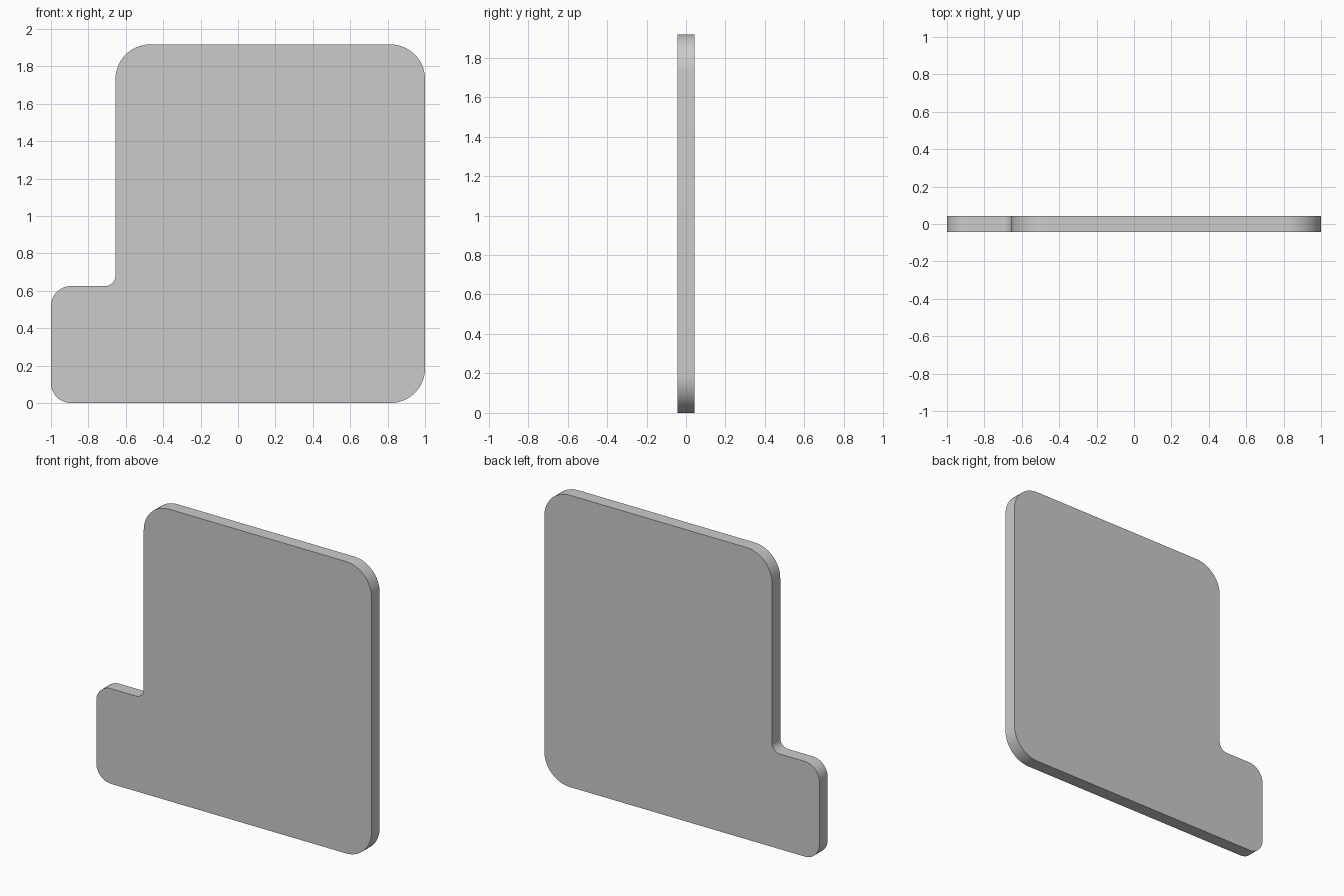
import bpy, bmesh
from math import radians
from mathutils import Vector

if "Cube" in bpy.data.objects:
    bpy.data.objects.remove(bpy.data.objects["Cube"])

THICK = 0.086
# Outline corners in front view: x, z, rounding radius
CORNERS = [(-1, 0, 0.107), (1, 0, 0.185), (1, 1.917, 0.185),
           (-0.655, 1.917, 0.185), (-0.655, 0.625, 0.057), (-1, 0.625, 0.107)]
SEGMENTS = 14


def rounded_outline(corners):
    """Replace each right-angled corner with a quarter-circle arc."""
    from math import sin, cos, pi
    pts = []
    for i, (x, z, r) in enumerate(corners):
        c = Vector((x, z))
        a = (Vector(corners[i - 1][:2]) - c).normalized()
        b = (Vector(corners[(i + 1) % len(corners)][:2]) - c).normalized()
        centre = c + (a + b) * r
        for k in range(SEGMENTS + 1):
            t = k / SEGMENTS * pi / 2
            pts.append(centre - b * r * cos(t) - a * r * sin(t))
    return pts


# Flat stepped panel, extruded through its thickness
bm = bmesh.new()
face = bm.faces.new([bm.verts.new((p.x, -THICK / 2, p.y))
                     for p in rounded_outline(CORNERS)])
ext = bmesh.ops.extrude_face_region(bm, geom=[face], use_keep_orig=True)
back = [v for v in ext["geom"] if isinstance(v, bmesh.types.BMVert)]
bmesh.ops.translate(bm, verts=back, vec=(0, THICK, 0))
bmesh.ops.recalc_face_normals(bm, faces=bm.faces)
mesh = bpy.data.meshes.new("stepped_panel")
bm.to_mesh(mesh)
bm.free()
panel = bpy.data.objects.new("stepped_panel", mesh)
bpy.context.collection.objects.link(panel)

# Smooth rounded corners, sharp rims
bpy.context.view_layer.objects.active = panel
panel.select_set(True)
bpy.ops.object.shade_smooth_by_angle(angle=radians(30))
